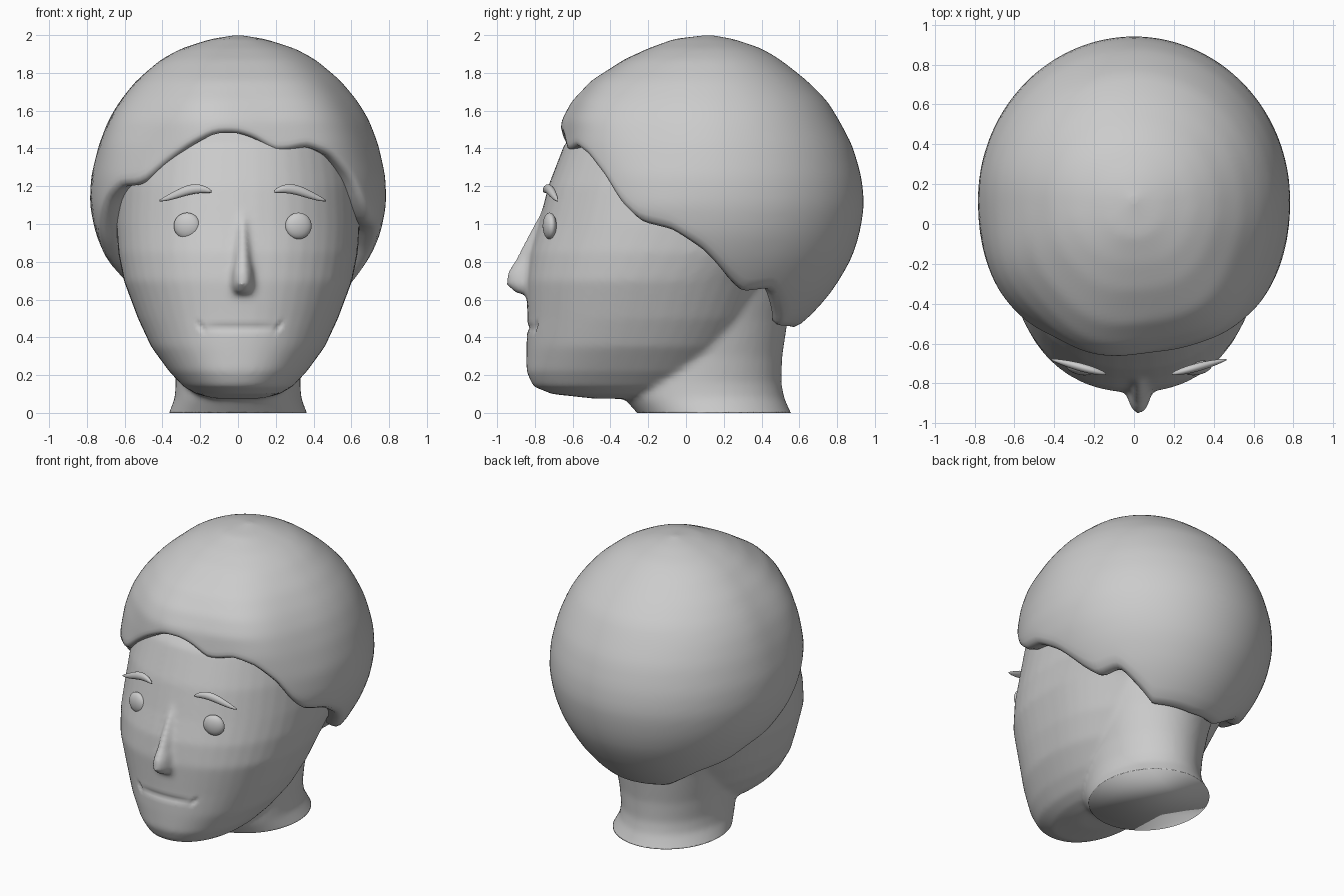
import bpy, bmesh, math
from mathutils import Vector

if "Cube" in bpy.data.objects:
    bpy.data.objects.remove(bpy.data.objects["Cube"])

grey = bpy.data.materials.new("plain grey")
grey.diffuse_color = (0.6, 0.6, 0.6, 1)
grey.use_nodes = True
grey.node_tree.nodes["Principled BSDF"].inputs["Base Color"].default_value = grey.diffuse_color


def interp(table, key):
    """Smoothly eased lookup in rows sorted by their first value."""
    if key <= table[0][0]:
        return table[0][1:]
    for a, b in zip(table, table[1:]):
        if key <= b[0]:
            t = (key - a[0]) / (b[0] - a[0])
            return [u + (v - u) * t for u, v in zip(a[1:], b[1:])]
    return table[-1][1:]


def spow(v, p):
    return math.copysign(abs(v) ** p, v)


def finish(name, bm):
    bmesh.ops.recalc_face_normals(bm, faces=bm.faces)
    me = bpy.data.meshes.new(name)
    bm.to_mesh(me)
    bm.free()
    me.materials.append(grey)
    for p in me.polygons:
        p.use_smooth = True
    ob = bpy.data.objects.new(name, me)
    bpy.context.collection.objects.link(ob)
    return ob


def skin(bm, rings, cap_start=True, cap_end=True):
    rows = [[bm.verts.new(p) for p in r] for r in rings]
    n = len(rows[0])
    for a, b in zip(rows, rows[1:]):
        for i in range(n):
            j = (i + 1) % n
            bm.faces.new((a[i], a[j], b[j], b[i]))
    if cap_start:
        bm.faces.new(rows[0])
    if cap_end:
        bm.faces.new(rows[-1])


def loft(bm, table, n=2.2, cx=0.0, seg=48):
    """Stack of rounded sections: height, front y, back y, half width."""
    rings = []
    for z, f, b, w in table:
        cy, d = (f + b) / 2, (b - f) / 2
        angs = [2 * math.pi * i / seg for i in range(seg)]
        rings.append([(cx + w * spow(math.sin(a), 2 / n),
                       cy - d * spow(math.cos(a), 2 / n), z) for a in angs])
    skin(bm, rings)


# Head, neck and nose are fused into one soft skin
bm = bmesh.new()
loft(bm, [(.075, -.48, -.05, .13), (.10, -.71, .05, .22), (.14, -.81, .1, .29),
          (.22, -.845, .2, .365), (.35, -.845, .3, .46), (.5, -.84, .4, .53),
          (.7, -.845, .5, .605), (.85, -.825, .65, .635), (1.0, -.78, .75, .645),
          (1.2, -.73, .78, .635), (1.42, -.645, .75, .6), (1.65, -.45, .6, .45),
          (1.8, -.2, .4, .25)])
loft(bm, [(-.12, -.17, .62, .42), (-.05, -.22, .585, .385), (0, -.26, .555, .365),
          (.08, -.33, .52, .335), (.16, -.34, .505, .33), (.3, -.3, .51, .34),
          (.5, -.25, .54, .37), (.75, -.2, .6, .42)], n=2)
loft(bm, [(1.08, -.76, -.6, .03), (.9, -.86, -.6, .045), (.8, -.91, -.6, .055),
          (.74, -.95, -.6, .065), (.68, -.955, -.6, .07), (.63, -.9, -.6, .065)],
     n=2, cx=.025, seg=24)
head = finish("head", bm)
rem = head.modifiers.new("fuse", 'REMESH')
rem.mode, rem.voxel_size = 'VOXEL', 0.017
smo = head.modifiers.new("soften", 'SMOOTH')
smo.factor, smo.iterations = 0.5, 9
dg = bpy.context.evaluated_depsgraph_get()
baked = bpy.data.meshes.new_from_object(head.evaluated_get(dg))
head.modifiers.clear()
bm = bmesh.new()
bm.from_mesh(baked)
# Mouth: shallow groove with small slanted corners
for v in bm.verts:
    x, y, z = v.co.x - .01, v.co.y, v.co.z
    if y < -.6 and abs(x) < .26 and .35 < z < .55:
        fade = max(0, 1 - (abs(x) / .2) ** 4)
        v.co.y += .012 * fade * math.exp(-((z - .45) / .018) ** 2)
        off = abs(x) - .205 - (z - .455) * .7
        v.co.y += .02 * math.exp(-(off / .012) ** 2 - ((z - .455) / .022) ** 2)
# Flat neck base
cut = bmesh.ops.bisect_plane(bm, geom=bm.verts[:] + bm.edges[:] + bm.faces[:],
                             plane_co=(0, 0, 0), plane_no=(0, 0, -1), clear_outer=True)
rim = [e for e in cut["geom_cut"] if isinstance(e, bmesh.types.BMEdge)]
base = bmesh.ops.contextual_create(bm, geom=rim)["faces"]
bm.to_mesh(head.data)
bm.free()
for p in head.data.polygons:
    p.use_smooth = True

# Hair cap: sections give front y, back y, half width by height
shape = [(.42, -.35, .55, .42), (.5, -.4, .65, .48), (.65, -.5, .78, .6),
         (.82, -.6, .88, .70), (.95, -.65, .92, .755), (1.1, -.67, .945, .785),
         (1.25, -.67, .93, .78), (1.42, -.665, .88, .74), (1.55, -.65, .81, .69),
         (1.65, -.6, .75, .63), (1.76, -.5, .64, .54), (1.87, -.33, .5, .41),
         (1.93, -.2, .4, .3), (1.98, -.06, .25, .14), (2.0, .11, .13, .01)]
# Hairline height by direction in degrees, 0 at the front
hairline = [(-180, .45), (-150, .47), (-130, .6), (-112, .66), (-100, .74), (-87, .79),
            (-76, .9), (-60, 1.12), (-50, 1.2), (-43, 1.2), (-38, 1.22), (-31, 1.3),
            (-19, 1.41), (-9, 1.48), (0, 1.48), (7, 1.45), (15, 1.38), (20, 1.385),
            (28, 1.41), (38, 1.36), (48, 1.24), (55, 1.1), (62, 1.01), (75, .97),
            (88, .86), (100, .71), (108, .64), (123, .66), (132, .57), (145, .46), (180, .45)]
CY, SEG, ROWS = .12, 144, 44


def hair_point(a, z, scale=1.0):
    f, b, w = interp(shape, z)
    c, s = math.cos(a), math.sin(a)
    d = (CY - f) if c > 0 else (b - CY)
    n = 2.25 if c > 0 else 2.0
    r = (abs(s / w) ** n + abs(c / d) ** n) ** (-1 / n)
    # soft locks swept back from the forehead
    k = max(0, c + .3) * max(0, min(1, (1.95 - z) * 3, (z - 1.1) * 3))
    r = (r + .012 * k * math.sin(7 * a + 2 * z)) * scale
    return (r * s, CY - r * c, z)


cols = []
for i in range(SEG):
    deg = -180 + 360 * i / SEG
    a, zl = math.radians(deg), interp(hairline, deg)[0]
    col = [hair_point(a, zl + .03, .80), hair_point(a, zl + .005, .90),
           hair_point(a, zl - .005, .965)]
    for k in range(ROWS):
        t = math.sin(math.pi / 2 * k / (ROWS - 1))
        col.append(hair_point(a, zl + .015 + (1.999 - zl - .015) * t, 1.0))
    cols.append(col)
bm = bmesh.new()
skin(bm, [list(r) for r in zip(*cols)], cap_start=False)
hair = finish("hair", bm)
sm = hair.modifiers.new("soften", 'SMOOTH')
sm.factor, sm.iterations = .5, 5


# Eyes: flattened balls set in the face
for side, x in (("left", -.27), ("right", .32)):
    bm = bmesh.new()
    bmesh.ops.create_uvsphere(bm, u_segments=32, v_segments=16, radius=1)
    for v in bm.verts:
        v.co = Vector((x + v.co.x * .07,
                       -.722 + v.co.y * .035 + v.co.x * .012 * (1 if x > 0 else -1),
                       .99 + v.co.z * .07))
    finish(side + "_eye", bm)

# Eyebrows: tapered arched strands
for side, m, cx in (("left", -1, 0), ("right", 1, .05)):
    rings = []
    for k in range(17):
        t = k / 16
        r = .028 * (math.sin(math.pi * min(1, max(0, t * .96 + .02))) ** .6) * (1.1 - .35 * t)
        x = cx + m * (.14 + .275 * t)
        y = -.752 + .072 * t
        z = 1.172 + .03 * math.sin(math.pi * min(1, t * 1.1)) * (1 - t) - .048 * t * t
        rings.append([(x, y + .8 * r * math.cos(q), z + r * math.sin(q))
                      for q in (2 * math.pi * j / 16 for j in range(16))])
    bm = bmesh.new()
    skin(bm, rings)
    finish(side + "_eyebrow", bm)
